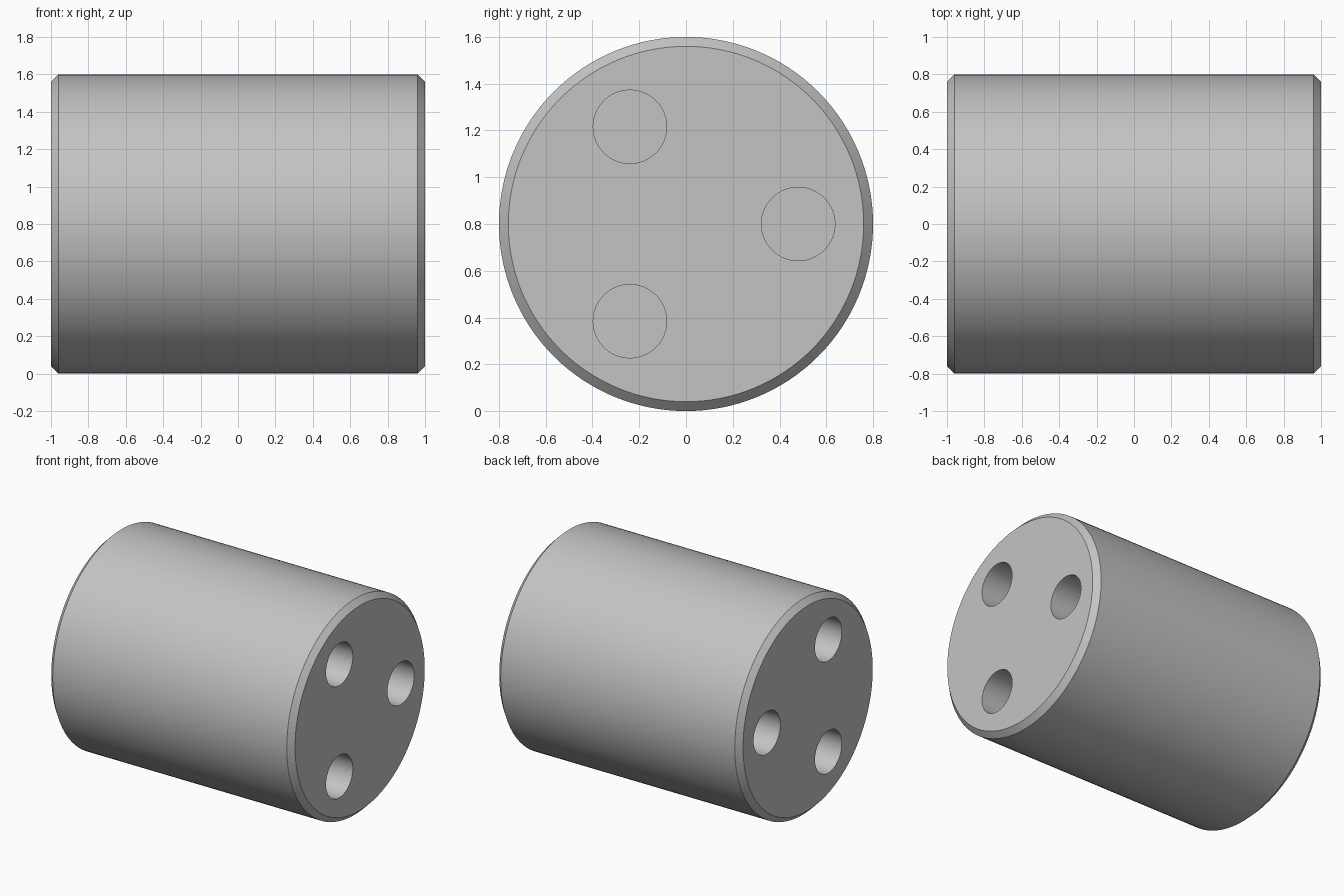
import bpy
from math import cos, sin, tau, radians

cube = bpy.data.objects.get("Cube")
if cube:
    bpy.data.objects.remove(cube, do_unlink=True)

RADIUS, LENGTH, CHAMFER = 0.8, 2.0, 0.04
HOLE_RADIUS, HOLE_CIRCLE, HOLE_DEPTH = 0.157, 0.48, 0.8

metal = bpy.data.materials.new("plain grey")
metal.use_nodes = True
grey = (0.55, 0.55, 0.55, 1)
metal.diffuse_color = grey
metal.node_tree.nodes["Principled BSDF"].inputs["Base Color"].default_value = grey


def rod(name, radius, length, x, y, z, sides):
    """Cylinder lying along the x axis."""
    bpy.ops.mesh.primitive_cylinder_add(
        vertices=sides, radius=radius, depth=length,
        location=(x, y, z), rotation=(0, radians(90), 0))
    obj = bpy.context.object
    obj.name = name
    obj.data.materials.append(metal)
    bpy.ops.object.transform_apply(location=True, rotation=True, scale=True)
    return obj


# Solid body with chamfered rims
body = rod("cylinder_body", RADIUS, LENGTH, 0, 0, RADIUS, 128)
bevel = body.modifiers.new("rim_chamfer", "BEVEL")
bevel.width = CHAMFER
bevel.segments = 1
bevel.limit_method = "ANGLE"
bevel.angle_limit = radians(60)

# Three blind holes in each end, evenly spaced around the axis
cutters = []
for end in (-1, 1):
    for i in range(3):
        angle = i * tau / 3
        # Each cutter pokes out of the end by half its length
        cutter = rod("hole_cutter", HOLE_RADIUS, 2 * HOLE_DEPTH, end * LENGTH / 2,
                     HOLE_CIRCLE * cos(angle), RADIUS + HOLE_CIRCLE * sin(angle), 64)
        cutter.hide_render = True
        cut = body.modifiers.new("bolt_hole", "BOOLEAN")
        cut.operation = "DIFFERENCE"
        cut.solver = "EXACT"
        cut.object = cutter
        cutters.append(cutter)

# Bake the cuts and discard the cutters
bpy.ops.object.select_all(action="DESELECT")
body.select_set(True)
bpy.context.view_layer.objects.active = body
for modifier in list(body.modifiers):
    bpy.ops.object.modifier_apply(modifier=modifier.name)
for cutter in cutters:
    bpy.data.objects.remove(cutter, do_unlink=True)

bpy.ops.object.shade_smooth_by_angle(angle=radians(30))
